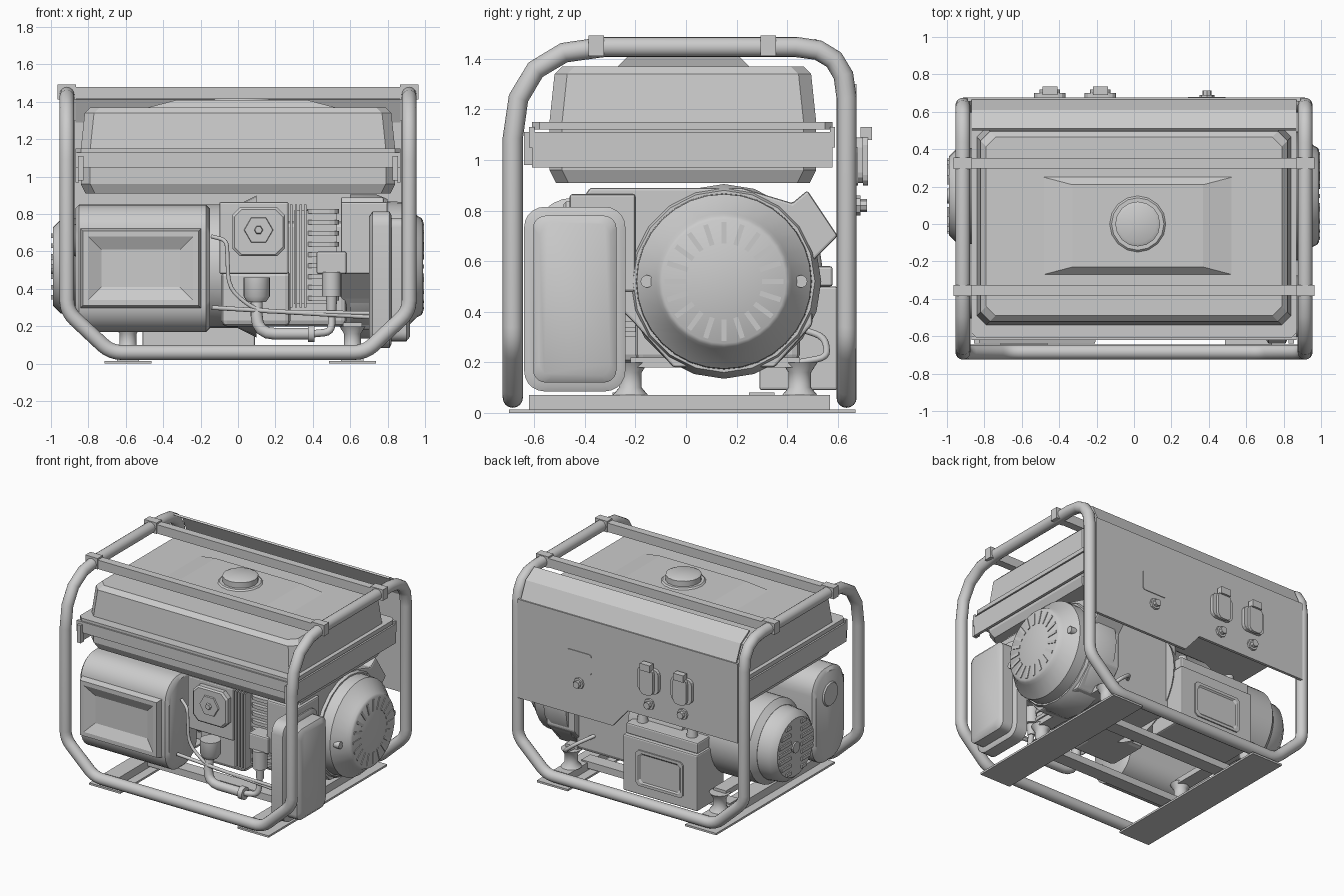
import bpy, bmesh, math
from mathutils import Vector

if "Cube" in bpy.data.objects:
    bpy.data.objects.remove(bpy.data.objects["Cube"], do_unlink=True)

grey = bpy.data.materials.new("plain_grey")
grey.use_nodes = True
grey.diffuse_color = (.6, .6, .6, 1)
grey.node_tree.nodes["Principled BSDF"].inputs["Base Color"].default_value = grey.diffuse_color


def add_part(name, mesh, smooth=False, bevel=0):
    part = bpy.data.objects.new(name, mesh)
    bpy.context.collection.objects.link(part)
    mesh.materials.clear()
    mesh.materials.append(grey)
    if bevel:
        modifier = part.modifiers.new("bevel", "BEVEL")
        modifier.width, modifier.segments = bevel, 2
    if smooth:
        bpy.ops.object.select_all(action="DESELECT")
        part.select_set(True)
        bpy.context.view_layer.objects.active = part
        bpy.ops.object.shade_smooth_by_angle(angle=math.radians(40))


def loft(name, sections, **style):
    """Skin closed sections of equal point count, capping both ends."""
    bm = bmesh.new()
    rings = [[bm.verts.new(point) for point in section] for section in sections]
    count = len(rings[0])
    for low, high in zip(rings, rings[1:]):
        for i in range(count):
            j = (i + 1) % count
            bm.faces.new((low[i], low[j], high[j], high[i]))
    bm.faces.new(rings[0])
    bm.faces.new(rings[-1])
    bmesh.ops.recalc_face_normals(bm, faces=bm.faces)
    mesh = bpy.data.meshes.new(name)
    bm.to_mesh(mesh)
    bm.free()
    add_part(name, mesh, **style)


def place(axis, level, outline):
    """Lift a flat outline into space at a level along an axis."""
    index = "xyz".index(axis)
    return [(*pair[:index], level, *pair[index:]) for pair in outline]


def prism(name, axis, span, outline, **style):
    loft(name, [place(axis, level, outline) for level in span], **style)


def rectangle(a, b, inset, corner, steps):
    """Rectangle with square, chamfered or rounded corners."""
    outline = []
    for quarter, (i, j) in enumerate(((1, 1), (0, 1), (0, 0), (1, 0))):
        ca = (a[0] + inset + corner, a[1] - inset - corner)[i]
        cb = (b[0] + inset + corner, b[1] - inset - corner)[j]
        for step in range(steps + 1):
            angle = (quarter + step / max(steps, 1)) * math.pi / 2
            outline.append((ca + corner * math.cos(angle), cb + corner * math.sin(angle)))
    return outline


def stepped(name, axis, a, b, levels, corner=0, steps=0, **style):
    """Stack of rectangles given as (level, inset) pairs."""
    loft(name, [place(axis, level, rectangle(a, b, inset, corner, steps)) for level, inset in levels], **style)


def box(name, x, y, z, **style):
    stepped(name, "z", x, y, [(level, 0) for level in z], **style)


def around(centre, half):
    return centre - half, centre + half


def turned(name, axis, centre, profile, sides=24, smooth=True):
    """Body of revolution from (level, radius) pairs."""
    angles = [math.tau * i / sides for i in range(sides)]
    loft(name, [place(axis, level, [(centre[0] + radius * math.cos(t), centre[1] + radius * math.sin(t)) for t in angles])
                for level, radius in profile], smooth=smooth)


def tube(name, corners, radius, fillets=None, cyclic=False):
    """Round tube through corners, each eased by its fillet length."""
    corners = [Vector(corner) for corner in corners]
    last, path = len(corners) - 1, []
    for i, corner in enumerate(corners):
        if not cyclic and i in (0, last):
            path.append(corner)
            continue
        back, ahead = corners[i - 1] - corner, corners[(i + 1) % len(corners)] - corner
        ease = fillets[i] if fillets else min(back.length, ahead.length) * .4
        start, end = corner + back.normalized() * ease, corner + ahead.normalized() * ease
        for t in (0, .25, .5, .75, 1):
            path.append(start.lerp(corner, t).lerp(corner.lerp(end, t), t))
    curve = bpy.data.curves.new(name, "CURVE")
    curve.dimensions, curve.bevel_depth, curve.bevel_resolution = "3D", radius, 6
    curve.use_fill_caps = True
    spline = curve.splines.new("POLY")
    spline.points.add(len(path) - 1)
    for point, position in zip(spline.points, path):
        point.co = (*position, 1)
    spline.use_cyclic_u = cyclic
    helper = bpy.data.objects.new(name + "_path", curve)
    bpy.context.collection.objects.link(helper)
    graph = bpy.context.evaluated_depsgraph_get()
    mesh = bpy.data.meshes.new_from_object(helper.evaluated_get(graph))
    bpy.data.objects.remove(helper, do_unlink=True)
    add_part(name, mesh, smooth=True)


SIDES = {"right": -1, "left": 1}
SHAFT = (.15, .52)
FRONT, BACK, TUBE_X, TUBE_TOP = -.685, .635, .915, 1.447

# Tubular frame, one closed loop mirrored about x
loop = [(.68, FRONT, .06), (TUBE_X, FRONT, .28), (TUBE_X, FRONT, TUBE_TOP),
        (TUBE_X, BACK, TUBE_TOP), (TUBE_X, BACK, .28), (.68, BACK, .06)]
eases = [.06, .06, .36, .2, .06, .06]
tube("frame_tube", loop + [(-x, y, z) for x, y, z in reversed(loop)], .04, eases + eases[::-1], cyclic=True)

# Base plates, rails, mounts and tank brackets on each side
for side, sign in SIDES.items():
    x = sign * .6 + .012
    box(f"base_plate_{side}", around(x, .125), (-.7, .67), (0, .014))
    box(f"base_rail_{side}", around(x, .06), (-.62, .57), (.014, .07))
    for end, y in (("front", -.22), ("back", .45)):
        turned(f"mount_{end}_{side}", "z", (x, y), [(.07, .07), (.1, .045), (.16, .045), (.2, .07)])
        box(f"mount_arm_{end}_{side}", around(x, .05), sorted((y, SHAFT[0])), (.18, .22))
    for end, y in (("front", -.355), ("back", .325)):
        box(f"strap_collar_{end}_{side}", around(sign * TUBE_X, .05), around(y, .03), around(TUBE_TOP + .005, .04))
    box(f"support_band_{side}", around(sign * .86, .01), (-.61, .58), (.97, 1.11))
    box(f"support_bracket_{side}", around(sign * .84, .015), (-.64, -.6), (.98, 1.11))

# Top straps, cross beams and tank bands at front and back
for end, strap_y, beam_y, band_y in (("front", -.355, -.24, -.61), ("back", .325, .3, .58)):
    box(f"top_strap_{end}", (-.9, .9), around(strap_y, .028), (1.415, 1.48))
    box(f"cross_beam_{end}", (-.6, .6), around(beam_y, .05), (.03, .08))
    box(f"support_band_{end}", (-.87, .87), around(band_y, .01), (1.05, 1.13))

# Fuel tank
stepped("fuel_tank", "z", (-.9, .9), (-.6, .575),
        [(.91, .085), (.96, .06), (1.15, .06), (1.34, .08), (1.37, .11)], corner=.05, steps=1)
stepped("tank_flange", "z", (-.87, .87), (-.61, .58), [(1.12, 0), (1.15, 0)], corner=.03, steps=1)
loft("tank_raised_pad", [place("z", level, rectangle(around(.02, half), around(-.01, depth), 0, 0, 0))
                         for level, half, depth in ((1.36, .54, .27), (1.41, .35, .22))])
turned("filler_neck", "z", (.02, 0), [(1.4, .16), (1.42, .14)], sides=16)
turned("filler_cap", "z", (.02, 0), [(1.4, .12), (1.46, .12), (1.47, .1)], sides=16)

# Control panel with slanted hood
prism("control_panel", "y", (.655, .675),
      [(-.89, .72), (0, .72), (.12, .58), (.89, .58), (.89, 1.3), (-.89, 1.3)])
hood = [(.67, 1.29), (.61, 1.42), (.51, 1.48)]
prism("panel_hood", "x", (-.87, .87), hood + [(y - .01, z - .01) for y, z in reversed(hood)])
stepped("panel_label", "y", (.29, .49), (.9, 1.05), [(.67, 0), (.68, 0)], corner=.02, steps=3)
for x in (-.45, -.18):
    stepped("outlet_plate", "y", around(x, .085), around(1, .09), [(.67, 0), (.7, 0)], corner=.04, steps=3)
    stepped("outlet_lid", "y", around(x, .055), around(1, .1), [(.7, 0), (.72, 0)], corner=.04, steps=3)
    box("outlet_hinge", around(x, .04), (.69, .735), (1.08, 1.13))
for x in (-.45, -.18, .39):
    turned("button_ring", "y", (x, .82), [(.67, .04), (.69, .04)], sides=8, smooth=False)
    turned("button", "y", (x, .82), [(.69, .025), (.715, .025)], sides=8, smooth=False)

# Battery
box("battery_case", (-.51, .09), (.29, .6), (.09, .5), bevel=.01)
box("battery_top", (-.5, .08), (.3, .58), (.5, .58), bevel=.01)
for x in (-.4, 0):
    turned("battery_post", "z", (x, .5), [(.57, .04), (.64, .03)], sides=12)
stepped("battery_window", "y", (-.4, -.02), (.16, .42),
        [(.59, 0), (.609, 0), (.609, .02), (.601, .03)], corner=.02, steps=1)

# Alternator with ribbed end cap
turned("alternator_drum", "x", SHAFT, [(-.86, .26), (-.82, .3), (-.3, .3), (-.3, .33), (0, .33), (.1, .38)], sides=32)
turned("alternator_cap", "x", SHAFT, [(-.84, .26), (-.95, .25), (-.99, .21)], sides=32)
for row in range(-3, 4):
    rise = row * .055
    reach = math.sqrt(.04 - rise ** 2)
    for sign in SIDES.values():
        ends = sorted(SHAFT[0] + sign * distance for distance in (.06, reach))
        box("alternator_cap_rib", (-1, -.98), ends, around(SHAFT[1] + rise, .012))
turned("alternator_boss", "x", SHAFT, [(-1, .04), (-.98, .04)])

# Engine block, cylinder head and fins
box("crankcase", (0, .58), (-.2, .45), (.2, .76), bevel=.03)
box("crankcase_base", (-.09, .28), (-.32, 0), (.2, .5), bevel=.03)
box("cylinder_head", (-.1, .27), (-.44, 0), (.48, .865), bevel=.01)
box("cylinder_barrel", (.3, .53), (-.37, 0), (.32, .82))
stepped("valve_cover", "y", around(.11, .14), around(.705, .13), [(-.43, 0), (-.475, 0), (-.485, .01)], corner=.04, steps=1)
turned("cover_boss", "y", (.11, .715), [(-.48, .08), (-.495, .075)], sides=6, smooth=False)
turned("cover_bolt", "y", (.11, .715), [(-.49, .025), (-.51, .02)], sides=6, smooth=False)
for fin in range(4):
    box("head_fin", around(.285 + fin * .025, .006), (-.44, .05), (.3, .85))
for fin in range(9):
    box("cylinder_fin", (.37, .54), (-.4, 0), around(.35 + fin * .058, .012), corner=.05, steps=3)

# Fan shroud and recoil starter
prism("fan_shroud", "x", (.55, .78),
      [(-.4, .86), (-.38, .89), (.22, .89), (.42, .83), (.48, .88), (.6, .7), (.5, .6), (.5, .35),
       (.35, .18), (-.05, .18), (-.2, .35), (-.4, .55)], bevel=.01)
turned("fan_ring", "x", SHAFT, [(.6, .385), (.74, .385), (.8, .36)], sides=20)
turned("recoil_housing", "x", SHAFT, [(.74, .35), (.88, .345), (.96, .27), (.98, .26), (.99, .245)], sides=32)
for blade in range(20):
    angle = math.tau * blade / 20
    along = Vector((math.cos(angle), math.sin(angle)))
    across = along.orthogonal() * .01
    inner, outer = Vector(SHAFT) + along * .15, Vector(SHAFT) + along * .235
    prism("recoil_slot", "x", (.985, .995), [tuple(p) for p in (inner - across, outer - across, outer + across, inner + across)])
for y in around(SHAFT[0], .305):
    turned("recoil_bolt", "x", (y, SHAFT[1]), [(.88, .025), (.94, .025)], sides=12)

# Air filter box
filter_y, filter_z = (-.64, -.24), (.085, .815)
stepped("air_filter_base", "x", filter_y, filter_z, [(.7, .03), (.72, 0), (.81, 0), (.82, .02)],
        corner=.08, steps=5, smooth=True)
stepped("air_filter_cover", "x", filter_y, filter_z, [(.82, .035), (.9, .035), (.92, .06)],
        corner=.05, steps=5, smooth=True)
box("intake_housing", (.55, .8), (-.46, -.2), (.48, .865), bevel=.01)

# Muffler with pressed front guard
stepped("muffler", "x", (-.6, -.24), (.17, .85), [(-.87, .02), (-.85, 0), (-.17, 0), (-.15, .02)],
        corner=.15, steps=6, smooth=True)
stepped("muffler_guard", "y", (-.85, -.19), (.29, .73), [(-.57, 0), (-.64, .02), (-.64, .05), (-.605, .12)])
turned("muffler_end_plate", "x", (-.42, .66), [(-.88, .08), (-.85, .1)])

# Carburettor, pipes and hoses
tube("intake_pipe", [(.1, -.46, .4), (.1, -.5, .16), (.41, -.5, .16)], .032)
turned("pipe_collar", "z", (.1, -.46), [(.33, .05), (.36, .07), (.46, .07)])
turned("pipe_clamp", "x", (-.5, .16), [(.375, .045), (.41, .045)])
box("carburettor", (.42, .58), (-.48, -.3), (.48, .6), bevel=.01)
turned("carburettor_bowl", "z", (.5, -.46), [(.28, .025), (.36, .03), (.36, .05), (.49, .05)])
tube("bowl_hose", [(.5, -.46, .3), (.5, -.48, .17), (.4, -.5, .16)], .02)
tube("fuel_hose", [(-.14, -.45, .68), (-.06, -.5, .66), (-.05, -.5, .4), (.1, -.5, .28), (.7, -.5, .27)], .011)
tube("control_rod", [(-.14, -.5, .3), (.7, -.5, .25)], .012)
tube("battery_cable", [(.4, .4, .35), (.5, .55, .3), (.6, .56, .22), (.6, .45, .2)], .013)
